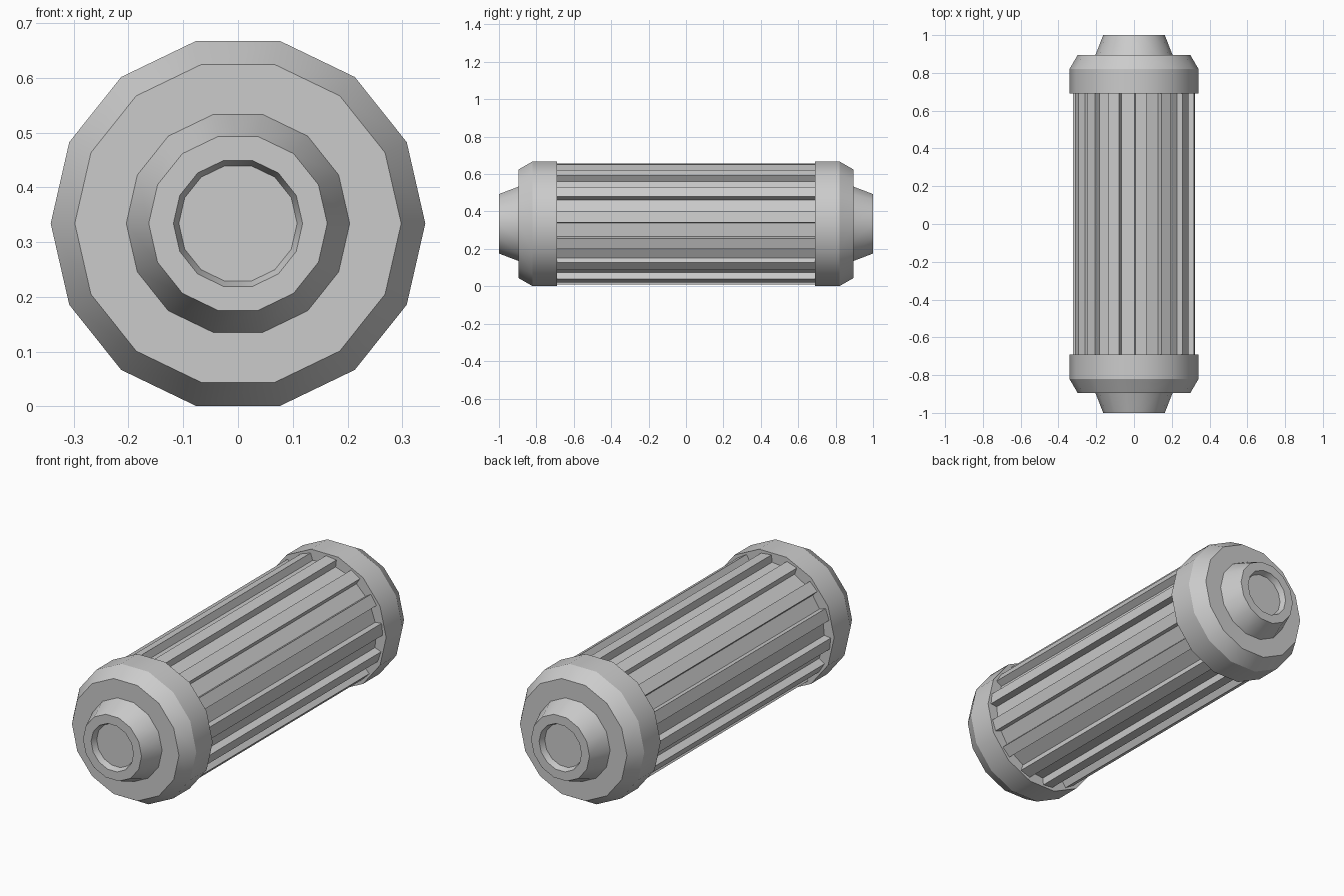
import bpy, bmesh
from math import sin, cos, pi

if "Cube" in bpy.data.objects:
    bpy.data.objects.remove(bpy.data.objects["Cube"])

SIDES = 14
CZ = 0.334          # height of the long axis


def finish(name, bm, smooth):
    bmesh.ops.recalc_face_normals(bm, faces=bm.faces)
    me = bpy.data.meshes.new(name)
    bm.to_mesh(me)
    bm.free()
    ob = bpy.data.objects.new(name, me)
    bpy.context.collection.objects.link(ob)
    if smooth:
        bpy.ops.object.select_all(action='DESELECT')
        ob.select_set(True)
        bpy.context.view_layer.objects.active = ob
        bpy.ops.object.shade_smooth_by_angle(angle=0.51)
    return ob


def lathe(name, profile, sign):
    """Turn (radius, y) points around the long axis, closing both ends."""
    bm = bmesh.new()
    rings = []
    for r, y in profile:
        rings.append([bm.verts.new((r * cos(2 * pi * i / SIDES), sign * y,
                                    CZ + r * sin(2 * pi * i / SIDES)))
                      for i in range(SIDES)])
    for a, b in zip(rings, rings[1:]):
        for i in range(SIDES):
            j = (i + 1) % SIDES
            bm.faces.new((a[i], a[j], b[j], b[i]))
    bm.faces.new(rings[0])
    bm.faces.new(rings[-1])
    return finish(name, bm, True)


# End caps: collar, bevel, tapered nozzle and shallow recess
cap_profile = [(0.342, 0.69), (0.342, 0.82), (0.298, 0.895), (0.204, 0.895),
               (0.163, 1.0), (0.118, 1.0), (0.108, 0.97)]
lathe("front_cap", cap_profile, -1)
lathe("back_cap", cap_profile, 1)

# Ribbed barrel: 14 raised ribs with straight sides on a faceted core
TOP, FLOOR, HALF = 0.322, 0.286, 0.029
bm = bmesh.new()
outline = []
for k in range(SIDES):
    a = 2 * pi * (k + 0.25) / SIDES
    for r, t in ((FLOOR, -HALF), (TOP, -HALF), (TOP, HALF), (FLOOR, HALF)):
        outline.append((r * cos(a) - t * sin(a), r * sin(a) + t * cos(a)))
base = bm.faces.new([bm.verts.new((x, -0.70, CZ + z)) for x, z in outline])
ext = bmesh.ops.extrude_face_region(bm, geom=[base], use_keep_orig=True)
bmesh.ops.translate(bm, vec=(0, 1.40, 0),
                    verts=[v for v in ext["geom"] if isinstance(v, bmesh.types.BMVert)])
finish("ribbed_barrel", bm, False)
